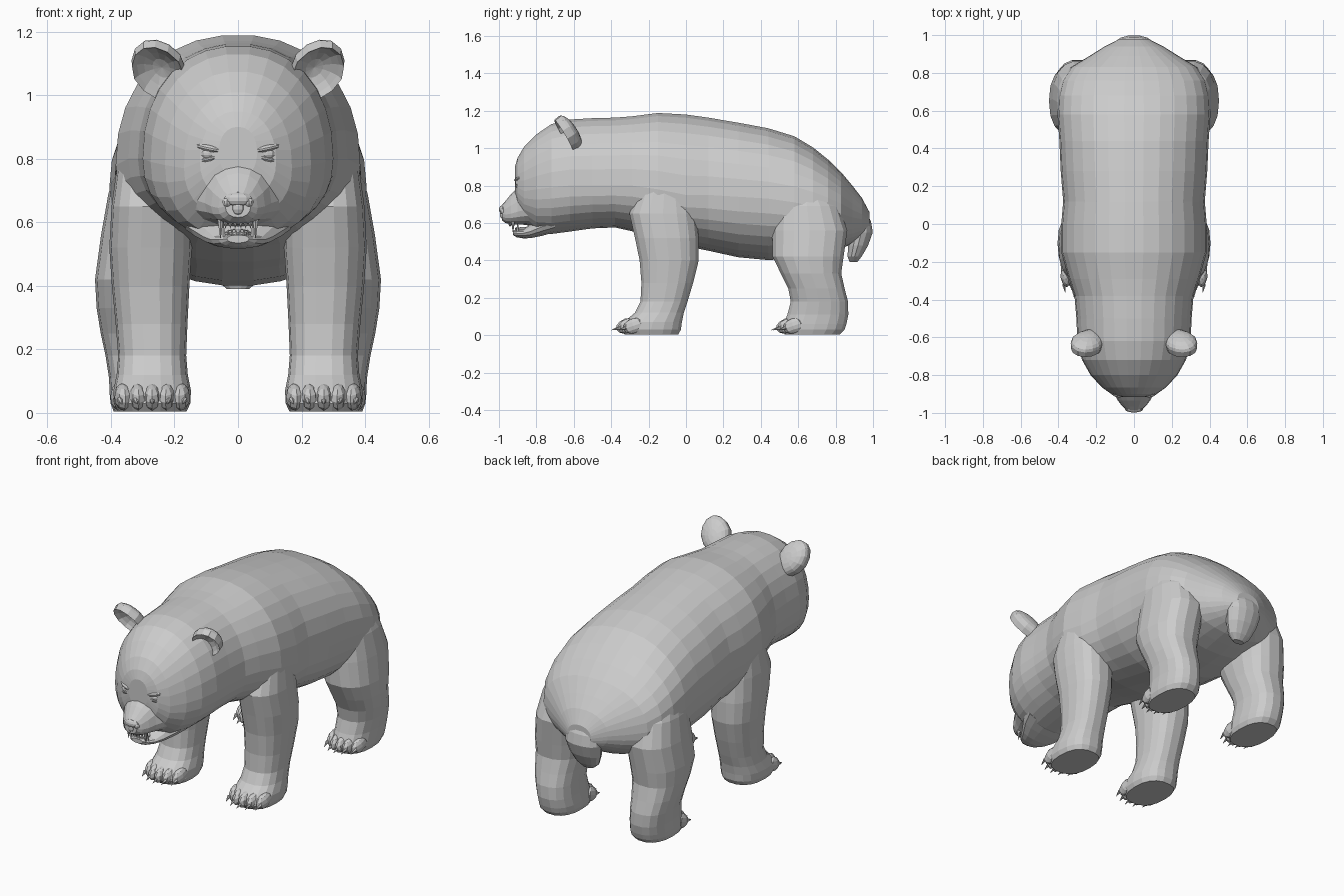
import bpy, bmesh
from math import sin, cos, pi, radians
from mathutils import Matrix, Euler, Vector


def finish(name, bm, mirror=False):
    bmesh.ops.recalc_face_normals(bm, faces=bm.faces)
    me = bpy.data.meshes.new(name)
    bm.to_mesh(me)
    bm.free()
    ob = bpy.data.objects.new(name, me)
    bpy.context.collection.objects.link(ob)
    if mirror:
        ob.modifiers.new("Mirror", 'MIRROR').use_axis[0] = True
    return ob


def sup(v, p):
    return (1 if v >= 0 else -1) * abs(v) ** (2 / p)


def skin(name, rings, mirror=False):
    bm = bmesh.new()
    vs = [[bm.verts.new(p) for p in r] for r in rings]
    n = len(vs[0])
    for a, b in zip(vs, vs[1:]):
        for i in range(n):
            j = (i + 1) % n
            bm.faces.new((a[i], a[j], b[j], b[i]))
    bm.faces.new(vs[0])
    bm.faces.new(vs[-1])
    return finish(name, bm, mirror)


def loft_y(name, stations, sides, p=2.2):
    # station: y, half width, bottom z, widest z, top z
    rings = []
    for y, w, zb, zm, zt in stations:
        ring = []
        for i in range(sides):
            a = 2 * pi * i / sides
            s = sup(sin(a), p)
            ring.append((w * sup(cos(a), p), y, zm + s * ((zt - zm) if s > 0 else (zm - zb))))
        rings.append(ring)
    return skin(name, rings)


def loft_z(name, stations, sides, p=2.4, mirror=True):
    # station: z, centre x, front y, back y, half width
    rings = []
    for z, x, y0, y1, w in stations:
        c, h = (y0 + y1) / 2, (y1 - y0) / 2
        rings.append([(x + w * sup(cos(2 * pi * i / sides), p),
                       c + h * sup(sin(2 * pi * i / sides), p), z) for i in range(sides)])
    return skin(name, rings, mirror)


def place(loc, scale, rot=(0, 0, 0)):
    return Matrix.LocRotScale(Vector(loc), Euler([radians(r) for r in rot]), Vector(scale))


def balls(name, items, mirror=True, u=10, v=7):
    bm = bmesh.new()
    for it in items:
        bmesh.ops.create_uvsphere(bm, u_segments=u, v_segments=v, radius=1, matrix=place(*it))
    return finish(name, bm, mirror)


def cones(name, items, mirror=True):
    bm = bmesh.new()
    for it in items:
        bmesh.ops.create_cone(bm, cap_ends=True, segments=6, radius1=1, radius2=0.1,
                              depth=2, matrix=place(*it))
    return finish(name, bm, mirror)


# Head, neck and torso in one skin
body = loft_y("body", [
    (-.915, .06, .74, .82, .90), (-.90, .12, .67, .79, .95), (-.865, .17, .61, .77, 1.01),
    (-.80, .23, .55, .78, 1.075), (-.72, .275, .54, .79, 1.13), (-.62, .30, .553, .80, 1.155),
    (-.50, .305, .57, .80, 1.162), (-.38, .315, .575, .80, 1.165), (-.29, .345, .555, .80, 1.172),
    (-.15, .385, .52, .78, 1.19), (0, .385, .475, .75, 1.182), (.12, .375, .45, .75, 1.165),
    (.28, .388, .415, .74, 1.138), (.44, .395, .40, .73, 1.108), (.58, .405, .41, .71, 1.065),
    (.68, .40, .42, .69, 1.005), (.76, .38, .44, .67, .94), (.83, .335, .46, .65, .872),
    (.89, .235, .49, .63, .80), (.94, .155, .52, .62, .735), (.98, .075, .54, .60, .66)], 30)

# Tail
tail = loft_z("tail", [
    (.76, 0, .80, .90, .04), (.68, 0, .85, .955, .09), (.61, 0, .88, .99, .11),
    (.55, 0, .875, 1.0, .11), (.48, 0, .865, .975, .095), (.42, 0, .863, .94, .07),
    (.39, 0, .875, .915, .035)], 14, 2.1, False)

# Legs
front_leg = loft_z("front_leg", [
    (.88, .26, -.20, .00, .07), (.78, .268, -.25, .02, .112), (.65, .272, -.305, .058, .126),
    (.52, .275, -.275, .07, .13), (.40, .275, -.25, .07, .122), (.28, .272, -.24, .04, .113),
    (.18, .27, -.245, .01, .107), (.12, .27, -.275, -.01, .112), (.07, .27, -.335, -.02, .122),
    (.03, .27, -.35, -.025, .12), (.004, .27, -.33, -.04, .108)], 18)
hind_leg = loft_z("hind_leg", [
    (.84, .25, .54, .68, .06), (.77, .262, .50, .76, .118), (.69, .275, .475, .82, .133),
    (.56, .288, .458, .865, .143), (.42, .305, .46, .845, .145), (.33, .31, .505, .832, .135),
    (.25, .31, .545, .85, .122), (.18, .305, .558, .868, .112), (.11, .298, .54, .87, .108),
    (.06, .294, .52, .86, .11), (.03, .293, .515, .85, .108), (.004, .293, .525, .825, .098)], 18)

# Muzzle and lower jaw
muzzle = loft_y("muzzle", [
    (-.985, .04, .615, .65, .695), (-.965, .062, .60, .645, .718), (-.935, .085, .593, .65, .755),
    (-.90, .105, .592, .66, .79), (-.86, .135, .59, .67, .84), (-.80, .17, .58, .68, .88)], 16)
jaw = loft_y("lower_jaw", [
    (-.925, .035, .535, .548, .56), (-.905, .06, .523, .545, .562), (-.87, .085, .517, .545, .566),
    (-.83, .11, .518, .555, .60), (-.77, .15, .53, .58, .65), (-.70, .18, .55, .60, .66)], 14)

# Merge the flesh parts into one outer skin; the sources stay as hidden helpers
for part in (front_leg, hind_leg, tail, muzzle, jaw):
    mod = body.modifiers.new("Join " + part.name, 'BOOLEAN')
    mod.operation, mod.solver, mod.object = 'UNION', 'EXACT', part
    part.hide_render = True
    part.hide_set(True)

# Toes and claws, five per paw
for part, cx, y0, step in (("front", .27, -.325, .046), ("hind", .293, .53, .041)):
    toes, claws = [], []
    for i in range(-2, 3):
        x, y = cx + i * step, y0 + .009 * i * i
        toes.append(((x, y + .01, .05), (.027, .06, .04), (18, 0, -i * 4)))
        claws.append(((x + i * .003, y - .052, .034), (.01, .01, .022), (108, 0, -i * 5)))
    balls(part + "_toes", toes, u=8, v=6)
    cones(part + "_claws", claws)

# Tongue, nose and nostril wings
balls("tongue", [((0, -.86, .565), (.045, .055, .014))], False)
balls("nose", [((0, -.975, .672), (.047, .025, .024)), ((0, -.975, .645), (.022, .02, .025))], False)
balls("nostril", [((.034, -.975, .663), (.016, .018, .017))])

# Teeth
cones("fangs", [((.055, -.925, .58), (.011, .011, .03), (180, 0, 0)),
                ((.047, -.90, .575), (.01, .01, .026))])
cones("front_teeth", [((.009 + .015 * i, -.945 + .004 * i, .593), (.008, .006, .012), (180, 0, 0))
                      for i in range(3)]
      + [((.007 + .012 * i, -.912 + .004 * i, .565), (.006, .006, .012)) for i in range(3)])

# Eyes with lids
balls("eye", [((.093, -.895, .815), (.024, .018, .018))])
balls("eyelid", [((.095, -.892, .834), (.045, .022, .013), (0, -12, 25)),
                 ((.097, -.89, .797), (.04, .02, .011), (0, 12, 25))])

# Cupped ears: flattened ball with its front pressed in
bm = bmesh.new()
bmesh.ops.create_uvsphere(bm, u_segments=14, v_segments=10, radius=1,
                          matrix=Matrix.Rotation(pi / 2, 4, 'X'))
for v in bm.verts:
    r = (v.co.x ** 2 + v.co.z ** 2) ** .5
    if v.co.y < -.05:
        v.co.y = -.7 + 1.2 * max(0, 1 - r * r) if r < .9 else -.7
    if v.co.z < 0:
        v.co.x *= 1 + .45 * v.co.z
bmesh.ops.transform(bm, verts=bm.verts,
                    matrix=place((.242, -.622, 1.075), (.085, .046, .12), (34, 20, 20)))
finish("ear", bm, True)
